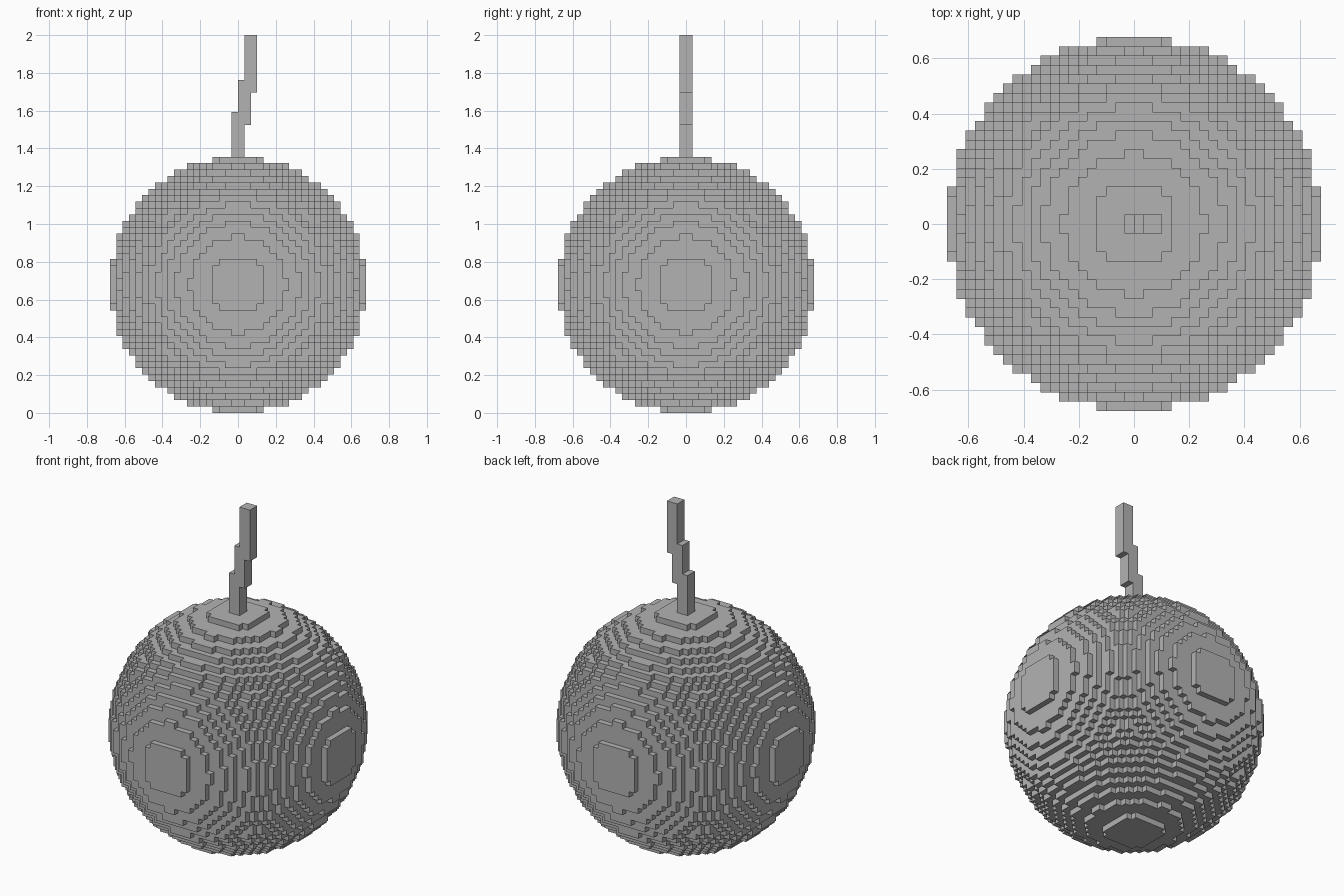
import bpy
import bmesh
from itertools import product
from mathutils import Vector

cube = bpy.data.objects.get("Cube")
if cube:
    bpy.data.objects.remove(cube, do_unlink=True)

RADIUS = 20                 # ball radius in blocks
TOP = 59                    # total height in blocks
BLOCK = 2.0 / TOP           # block edge length

grey = bpy.data.materials.new("plain_grey")
grey.use_nodes = True
colour = (0.45, 0.45, 0.45, 1.0)
grey.diffuse_color = colour
grey.node_tree.nodes["Principled BSDF"].inputs["Base Color"].default_value = colour


def build_blocks(name, cells):
    """Make the outer skin of a set of grid cells."""
    bm = bmesh.new()
    corners = {}

    def vertex(p):
        if p not in corners:
            corners[p] = bm.verts.new(Vector(p) * BLOCK)
        return corners[p]

    for cell in cells:
        for axis, side in product(range(3), (0, 1)):
            neighbour = list(cell)
            neighbour[axis] += 2 * side - 1
            if tuple(neighbour) in cells:
                continue
            u, v = (axis + 1) % 3, (axis + 2) % 3
            loop = []
            for du, dv in ((0, 0), (1, 0), (1, 1), (0, 1)):
                p = list(cell)
                p[axis] += side
                p[u] += du
                p[v] += dv
                loop.append(vertex(tuple(p)))
            bm.faces.new(loop if side else loop[::-1])

    mesh = bpy.data.meshes.new(name)
    bm.to_mesh(mesh)
    bm.free()
    mesh.materials.append(grey)
    obj = bpy.data.objects.new(name, mesh)
    bpy.context.collection.objects.link(obj)
    return obj


# Round body: every block whose centre lies inside the sphere
span = range(-RADIUS, RADIUS)
ball = {(x, y, z + RADIUS) for x, y, z in product(span, repeat=3)
        if sum((c + 0.5) ** 2 for c in (x, y, z)) <= RADIUS ** 2}
build_blocks("ball", ball)

# Stepped fuse: three overlapping upright bars, each shifted one block sideways
fuse = set()
for left, low, high in ((-1, 2 * RADIUS, 47), (0, 45, 52), (1, 50, TOP)):
    fuse |= set(product(range(left, left + 2), range(-1, 1), range(low, high)))
build_blocks("fuse", fuse)
